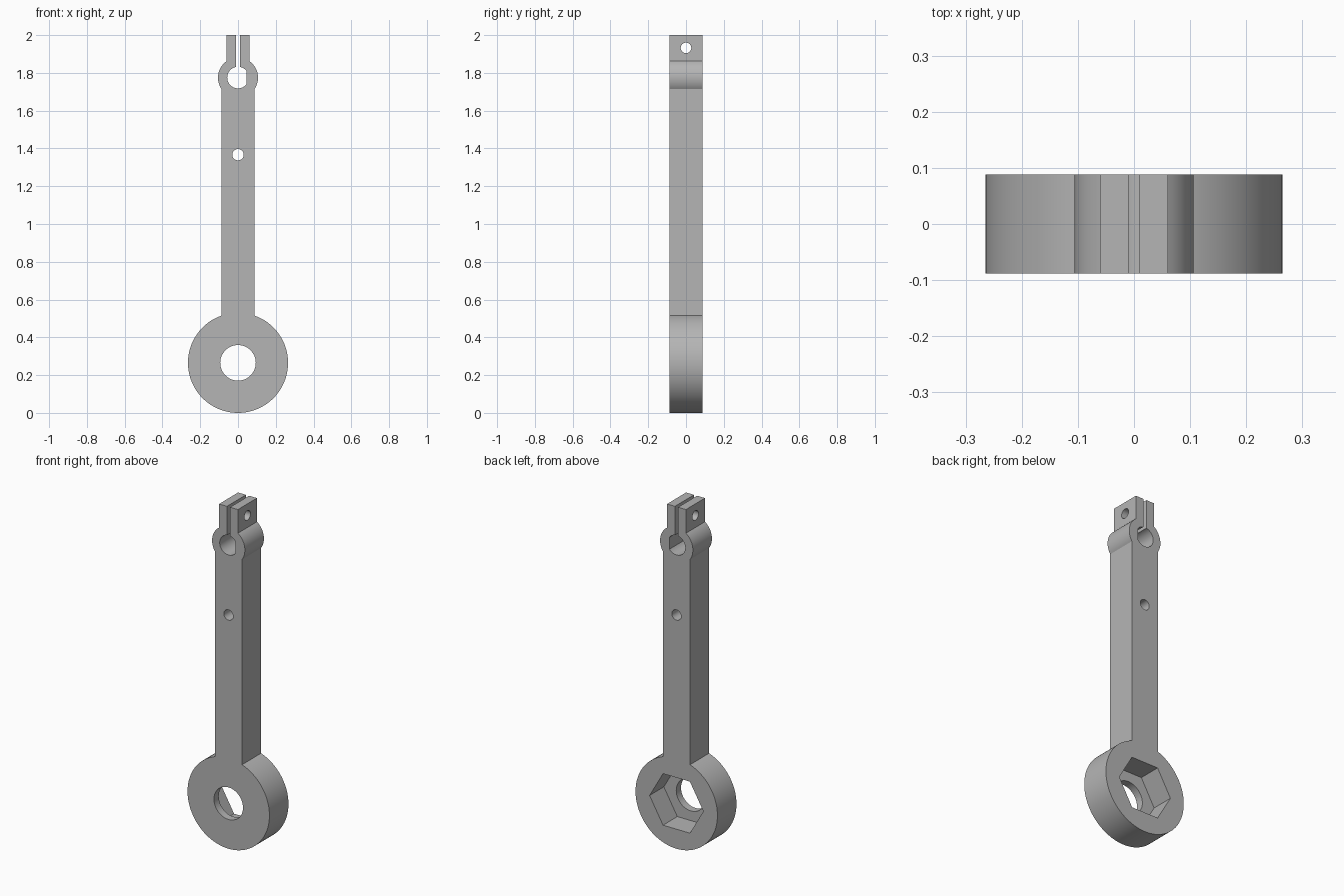
import bpy, bmesh
from math import sin, cos, pi, asin, acos, radians
from mathutils import Matrix

cube = bpy.data.objects.get("Cube")
if cube:
    bpy.data.objects.remove(cube, do_unlink=True)

HALF = 0.088                      # half thickness and half arm width
RING_Z, RING_R = 0.265, 0.265     # big ring
CLAMP_Z, CLAMP_R = 1.775, 0.106   # small clamp ring
TAB = 0.061                       # half width of the clamp ears

grey = bpy.data.materials.new("grey")
grey.use_nodes = True
colour = (0.46, 0.46, 0.46, 1)
grey.diffuse_color = colour
grey.node_tree.nodes["Principled BSDF"].inputs["Base Color"].default_value = colour


def arc(radius, z, start, end, steps):
    """Points on a circle in the xz plane, angles in radians."""
    return [(radius * cos(start + (end - start) * i / steps),
             z + radius * sin(start + (end - start) * i / steps))
            for i in range(steps + 1)]


def prism(name, points, y0, y1):
    """Extrude an xz outline from y0 to y1."""
    bm = bmesh.new()
    face = bm.faces.new([bm.verts.new((x, y0, z)) for x, z in points])
    new = bmesh.ops.extrude_face_region(bm, geom=[face])["geom"]
    moved = [v for v in new if isinstance(v, bmesh.types.BMVert)]
    bmesh.ops.translate(bm, verts=moved, vec=(0, y1 - y0, 0))
    bmesh.ops.recalc_face_normals(bm, faces=bm.faces)
    mesh = bpy.data.meshes.new(name)
    bm.to_mesh(mesh)
    bm.free()
    mesh.materials.append(grey)
    obj = bpy.data.objects.new(name, mesh)
    bpy.context.collection.objects.link(obj)
    return obj


def circle(radius, z, steps=48):
    return arc(radius, z, 0, 2 * pi, steps)[:-1]


# Lever body: right half of the outline, then its mirror
right = arc(RING_R, RING_Z, -pi / 2, acos(HALF / RING_R), 40)
right += arc(CLAMP_R, CLAMP_Z, -acos(HALF / CLAMP_R), acos(TAB / CLAMP_R), 20)
right.append((TAB, 2))
left = [(-x, z) for x, z in reversed(right[1:])]
lever = prism("clamp_lever", right + left, -HALF, HALF)

# Clamp bore with one flat side
flat = acos(0.045 / 0.057)
bore = arc(0.057, CLAMP_Z, flat, 2 * pi - flat, 40)

# Bolt hole across the ears
bolt = prism("bolt_hole", circle(0.028, 0, 32), -0.3, 0.3)
bolt.data.transform(Matrix.Translation((0, 0, 1.932)) @ Matrix.Rotation(pi / 2, 4, "Z"))

slot = [(-0.01, CLAMP_Z), (0.01, CLAMP_Z), (0.01, 2.1), (-0.01, 2.1)]
cutters = [
    prism("ring_hole", circle(0.094, RING_Z), -0.3, 0.3),
    prism("hex_socket", circle(0.174, RING_Z, 6), -HALF + 0.044, 0.3),
    prism("arm_hole", circle(0.03, 1.367, 32), -0.3, 0.3),
    prism("clamp_bore", bore, -0.3, 0.3),
    prism("clamp_slot", slot, -0.3, 0.3),
    bolt,
]

# Cut every opening, then drop the cutters
bpy.context.view_layer.objects.active = lever
for cutter in cutters:
    cutter.hide_render = True
    mod = lever.modifiers.new(cutter.name, "BOOLEAN")
    mod.operation, mod.solver, mod.object = "DIFFERENCE", "EXACT", cutter
    bpy.ops.object.modifier_apply(modifier=mod.name)
    bpy.data.objects.remove(cutter, do_unlink=True)

bpy.ops.object.select_all(action="DESELECT")
lever.select_set(True)
bpy.ops.object.shade_smooth_by_angle(angle=radians(25))
